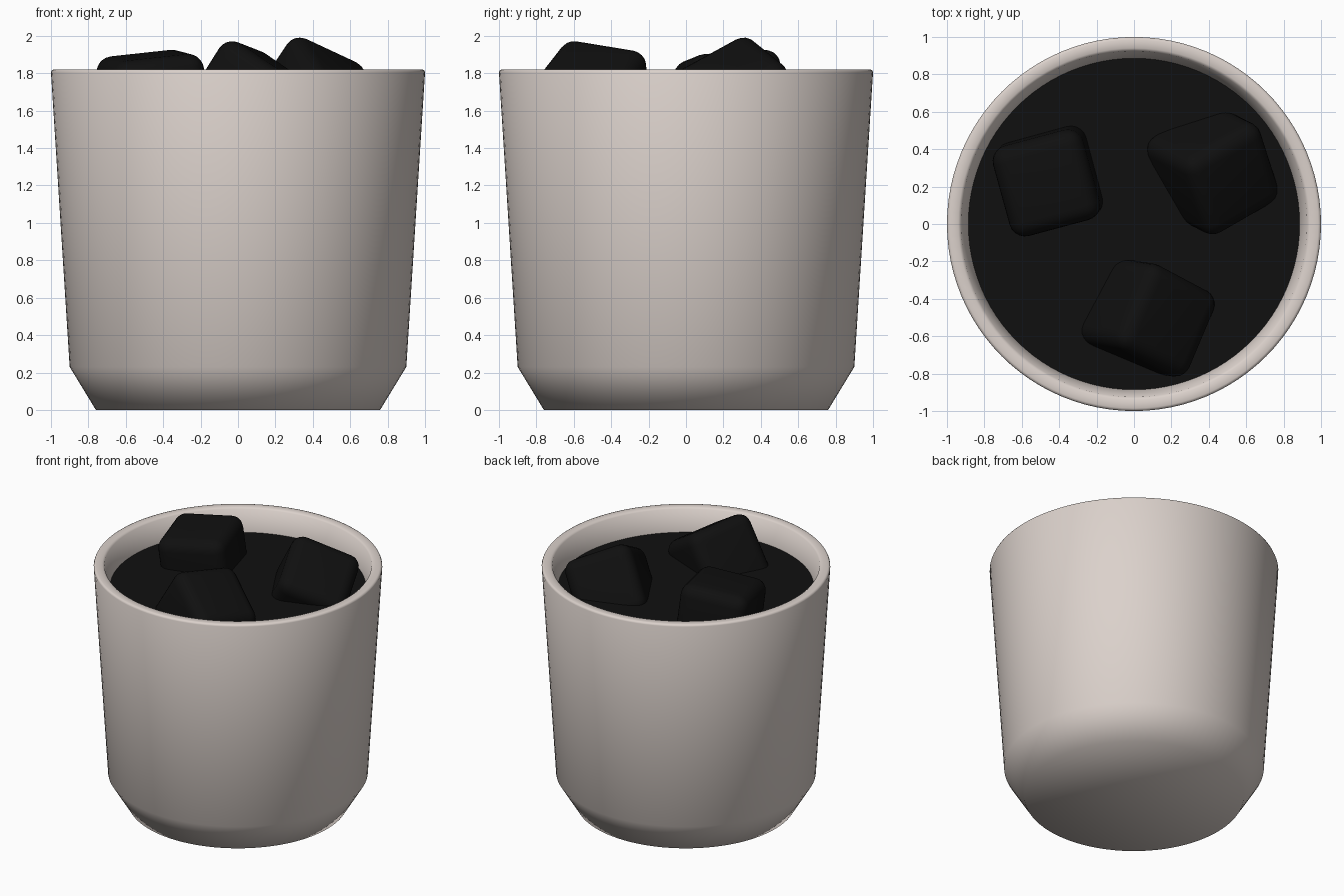
import bpy, bmesh, math
from mathutils import Matrix, Vector

if "Cube" in bpy.data.objects:
    bpy.data.objects.remove(bpy.data.objects["Cube"])


def material(name, rgb):
    m = bpy.data.materials.new(name)
    m.diffuse_color = (*rgb, 1)
    m.use_nodes = True
    m.node_tree.nodes["Principled BSDF"].inputs["Base Color"].default_value = m.diffuse_color
    return m


CERAMIC = material("warm_white_ceramic", (0.71, 0.64, 0.60))
DRINK = material("black_liquid", (0.005, 0.005, 0.005))


def finish(bm, name, mat, angle):
    bmesh.ops.recalc_face_normals(bm, faces=bm.faces)
    me = bpy.data.meshes.new(name)
    bm.to_mesh(me)
    bm.free()
    me.materials.append(mat)
    ob = bpy.data.objects.new(name, me)
    bpy.context.collection.objects.link(ob)
    bpy.ops.object.select_all(action='DESELECT')
    ob.select_set(True)
    bpy.context.view_layer.objects.active = ob
    bpy.ops.object.shade_smooth_by_angle(angle=math.radians(angle))
    return ob


def lathe(name, profile, mat, angle, steps=96):
    bm = bmesh.new()
    verts = [bm.verts.new((r, 0, z)) for r, z in profile]
    edges = [bm.edges.new(p) for p in zip(verts, verts[1:])]
    bmesh.ops.spin(bm, geom=verts + edges, axis=(0, 0, 1), cent=(0, 0, 0),
                   angle=math.tau, steps=steps, use_duplicate=False)
    bmesh.ops.remove_doubles(bm, verts=bm.verts, dist=1e-5)
    return finish(bm, name, mat, angle)


# Cup wall, chamfered foot and inner bowl in one turned profile
lathe("cup", [(0, 0), (0.76, 0), (0.90, 0.23), (1.0, 1.805), (0.995, 1.816),
              (0.985, 1.82), (0.94, 1.82), (0.925, 1.81), (0.886, 1.65),
              (0.80, 0.25), (0.68, 0.12), (0, 0.12)], CERAMIC, 62)

# Liquid filling the bowl
lathe("liquid", [(0, 1.45), (0.87, 1.45), (0.886, 1.65), (0, 1.65)], DRINK, 30)


def ice_cube(name, center, top, yaw, tilt_u, tilt_v, size):
    """Rounded cube; tilt_u / tilt_v tip the top towards its own x / y axis."""
    bm = bmesh.new()
    bmesh.ops.create_cube(bm, size=size)
    bmesh.ops.bevel(bm, geom=bm.edges[:], offset=0.085, segments=5,
                    profile=0.5, affect='EDGES')
    rot = (Matrix.Rotation(math.radians(yaw), 4, 'Z')
           @ Matrix.Rotation(math.radians(tilt_u), 4, 'Y')
           @ Matrix.Rotation(math.radians(-tilt_v), 4, 'X'))
    bm.transform(rot)
    peak = max(v.co.z for v in bm.verts)
    bm.transform(Matrix.Translation(Vector((*center, top - peak))))
    finish(bm, name, DRINK, 60)


# Three ice cubes floating at different tilts
ice_cube("ice_cube_left", (-0.455, 0.235), 1.925, 15, -6, -4, 0.50)
ice_cube("ice_cube_right", (0.42, 0.29), 1.99, 30, 22, -30, 0.50)
ice_cube("ice_cube_front", (0.07, -0.50), 1.97, -28, 31, 10, 0.50)
